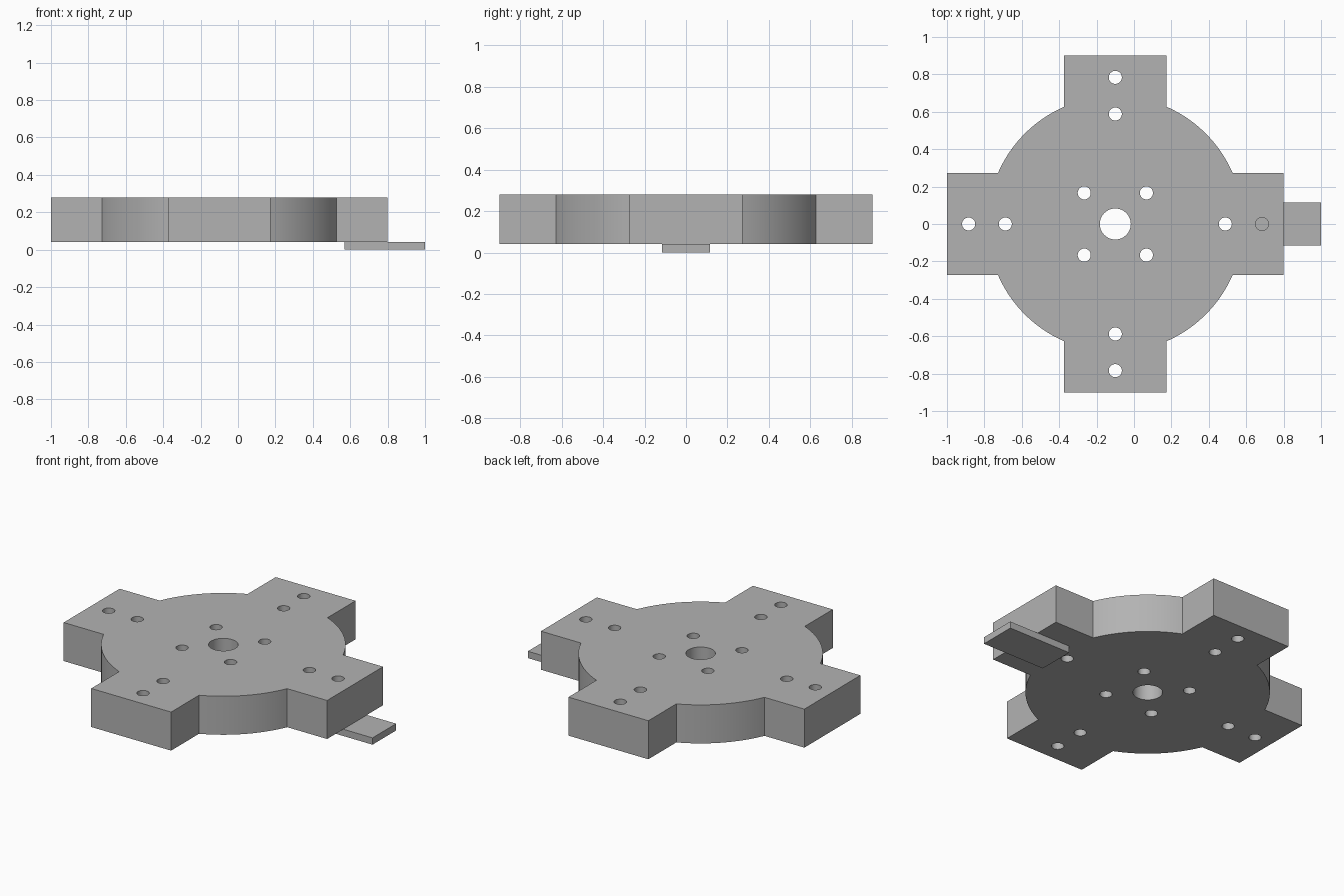
import bpy, bmesh
from math import atan2, cos, sin, pi, radians

old = bpy.data.objects.get("Cube")
if old:
    bpy.data.objects.remove(old, do_unlink=True)

CX = -0.1                  # hub axis
Z0, Z1 = 0.042, 0.28       # plate bottom and top
ARM, HALF = 0.9, 0.273     # arm reach and half width
RADIUS = 0.684             # round body

grey = bpy.data.materials.new("light grey")
grey.use_nodes = True
colour = (0.45, 0.45, 0.45, 1)
grey.diffuse_color = colour
grey.node_tree.nodes["Principled BSDF"].inputs["Base Color"].default_value = colour


def prism(name, outline, z0, z1):
    """Extrude a closed outline between two heights."""
    bm = bmesh.new()
    face = bm.faces.new([bm.verts.new((x, y, z0)) for x, y in outline])
    top = bmesh.ops.extrude_face_region(bm, geom=[face])["geom"]
    bmesh.ops.translate(bm, vec=(0, 0, z1 - z0),
                        verts=[v for v in top if isinstance(v, bmesh.types.BMVert)])
    bmesh.ops.recalc_face_normals(bm, faces=bm.faces)
    mesh = bpy.data.meshes.new(name)
    bm.to_mesh(mesh)
    bm.free()
    mesh.materials.append(grey)
    obj = bpy.data.objects.new(name, mesh)
    bpy.context.collection.objects.link(obj)
    return obj


def circle(x, y, r, n=32):
    return [(x + r * cos(2 * pi * i / n), y + r * sin(2 * pi * i / n)) for i in range(n)]


# Plate outline: an arm end followed by an arc, repeated for each quarter
start = atan2(HALF, (RADIUS ** 2 - HALF ** 2) ** 0.5)
steps = 24
quarter = [(ARM, -HALF), (ARM, HALF)]
for i in range(steps + 1):
    a = start + (pi / 2 - 2 * start) * i / steps
    quarter.append((RADIUS * cos(a), RADIUS * sin(a)))
outline = []
for c, s in ((1, 0), (0, 1), (-1, 0), (0, -1)):
    outline += [(CX + c * x - s * y, s * x + c * y) for x, y in quarter]
plate = prism("cross_plate", outline, Z0, Z1)

# Through holes: central bore, four around it, two along each arm
holes = [(0, 0, 0.083)]
for k in range(4):
    a = k * pi / 2
    holes += [(d * cos(a), d * sin(a), 0.035) for d in (0.588, 0.784)]
    holes.append((0.235 * cos(a + pi / 4), 0.235 * sin(a + pi / 4), 0.035))
for x, y, r in holes:
    cutter = prism("hole_cutter", circle(CX + x, y, r), Z0 - 0.1, Z1 + 0.1)
    cutter.hide_render = True
    mod = plate.modifiers.new("hole", "BOOLEAN")
    mod.operation, mod.solver, mod.object = "DIFFERENCE", "EXACT", cutter
    bpy.context.view_layer.objects.active = plate
    bpy.ops.object.modifier_apply(modifier=mod.name)
    bpy.data.objects.remove(cutter, do_unlink=True)

# Smooth walls with crisp edges
bpy.ops.object.select_all(action="DESELECT")
plate.select_set(True)
bpy.context.view_layer.objects.active = plate
bpy.ops.object.shade_smooth_by_angle(angle=radians(30))

# Thin tab under the left arm
prism("side_tab", [(0.57, -0.115), (1, -0.115), (1, 0.115), (0.57, 0.115)], 0, Z0)
